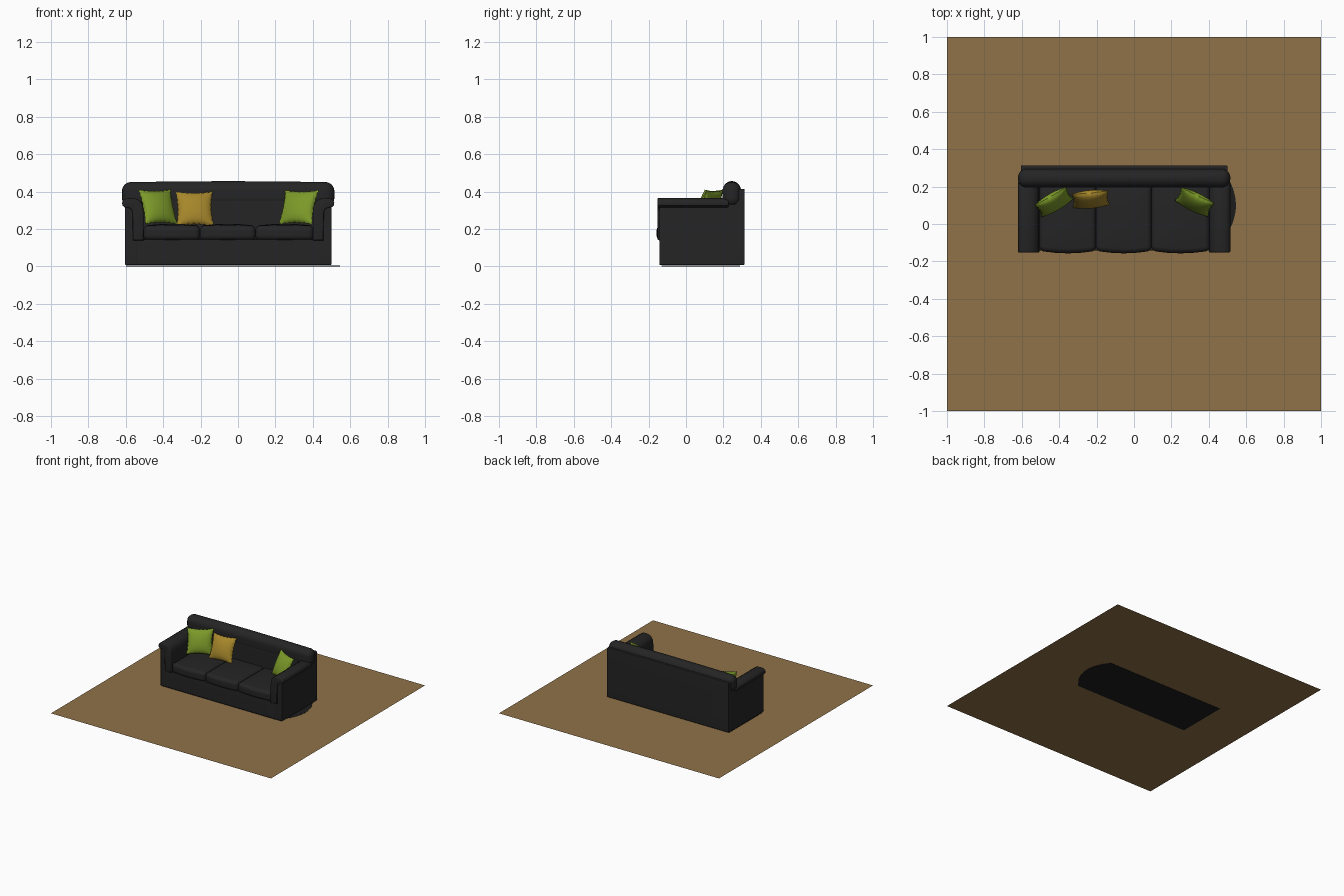
import bpy, bmesh, math
from mathutils import Matrix, Vector

if "Cube" in bpy.data.objects:
    bpy.data.objects.remove(bpy.data.objects["Cube"])


def material(name, rgb):
    m = bpy.data.materials.new(name)
    m.diffuse_color = (*rgb, 1)
    m.use_nodes = True
    m.node_tree.nodes["Principled BSDF"].inputs["Base Color"].default_value = m.diffuse_color
    return m


BLACK = material("black fabric", (0.018, 0.018, 0.018))
SHADE = material("dark underlay", (0.012, 0.012, 0.012))
GREEN = material("green cushion", (0.20, 0.32, 0.022))
GOLD = material("gold cushion", (0.38, 0.24, 0.024))
BROWN = material("brown floor", (0.28, 0.17, 0.066))
CX = -0.0525  # sofa centre line


def finish(name, bm, mat, smooth=True):
    bmesh.ops.recalc_face_normals(bm, faces=bm.faces)
    me = bpy.data.meshes.new(name)
    bm.to_mesh(me)
    bm.free()
    me.materials.append(mat)
    ob = bpy.data.objects.new(name, me)
    bpy.context.collection.objects.link(ob)
    if smooth:
        bpy.ops.object.select_all(action='DESELECT')
        ob.select_set(True)
        bpy.context.view_layer.objects.active = ob
        bpy.ops.object.shade_smooth_by_angle(angle=math.radians(40))
    return ob


def rounded_box(name, lo, hi, r, mat, front=0.0, top=0.0):
    """Box with rounded edges; front and top puff out those sides."""
    bm = bmesh.new()
    bmesh.ops.create_cube(bm, size=2)
    bmesh.ops.subdivide_edges(bm, edges=bm.edges[:], cuts=11, use_grid_fill=True)
    lo, hi = Vector(lo), Vector(hi)
    mid, half = (lo + hi) / 2, (hi - lo) / 2
    for v in bm.verts:
        t = v.co.copy()
        inner, off = Vector(), Vector()
        for i in range(3):
            s, a = math.copysign(1, t[i]), abs(t[i])
            if a > 1 / 3 + 1e-4:
                inner[i] = s * (half[i] - r)
                off[i] = s * math.tan((a - 1 / 3) * 1.5 * math.pi / 4)
            else:
                inner[i] = t[i] * 3 * (half[i] - r)
        p = inner + off.normalized() * r
        u, w, h = p.x / half.x, p.y / half.y, p.z / half.z
        p.y -= front * (1 - u * u) * max(0, -w)
        p.z += top * (1 - u * u) * (1 - w * w) * max(0, h)
        v.co = mid + p
    return finish(name, bm, mat)


def extrude_outline(name, pts, depth, mat, bevel=0.0):
    """Closed outline of 3D points pushed along a depth vector."""
    bm = bmesh.new()
    f = bm.faces.new([bm.verts.new(p) for p in pts])
    ext = bmesh.ops.extrude_face_region(bm, geom=[f])["geom"]
    moved = [g for g in ext if isinstance(g, bmesh.types.BMVert)]
    bmesh.ops.translate(bm, verts=moved, vec=depth)
    if bevel:
        rims = [e for e in bm.edges if any(len(f.verts) > 4 for f in e.link_faces)]
        bmesh.ops.bevel(bm, geom=rims, offset=bevel, segments=3, profile=0.5,
                        affect='EDGES', clamp_overlap=True)
    return finish(name, bm, mat)


def pillow(name, loc, yaw, tilt, size, thick, mat):
    bm = bmesh.new()
    n = 28
    for side in (-1, 1):
        verts = bmesh.ops.create_grid(bm, x_segments=n, y_segments=n, size=1)["verts"]
        for v in verts:
            x, z = v.co.x, v.co.y
            puff = max(0, (1 - x * x) * (1 - z * z)) ** 0.55
            # pinched sides with a gently ruffled rim
            px = x * (1 - 0.10 * (1 - z * z) * x * x + 0.02 * abs(x) ** 12 * math.sin(22 * z))
            pz = z * (1 - 0.10 * (1 - x * x) * z * z + 0.02 * abs(z) ** 12 * math.sin(22 * x))
            v.co = (px * size / 2, side * puff * thick / 2, pz * size / 2)
    bmesh.ops.remove_doubles(bm, verts=bm.verts, dist=1e-5)
    bm.transform(Matrix.Translation(loc) @ Matrix.Rotation(math.radians(yaw), 4, 'Z')
                 @ Matrix.Rotation(math.radians(-tilt), 4, 'X'))
    return finish(name, bm, mat)


# Floor sheet
bm = bmesh.new()
bmesh.ops.create_grid(bm, x_segments=1, y_segments=1, size=1)
bmesh.ops.translate(bm, verts=bm.verts, vec=(0, 0, 0.002))
finish("floor", bm, BROWN, smooth=False)

# Thin dark underlay with one bowed end
bow = []
for i in range(17):
    y = -0.13 + 0.42 * i / 16
    bow.append((0.545 - 2 * (y - 0.1) ** 2, y, 0))
extrude_outline("underlay", [(-0.6, -0.13, 0)] + bow + [(-0.6, 0.29, 0)],
                (0, 0, 0.004), SHADE)

# Frame: base, back panel and side panels
rounded_box("base", (-0.605, -0.142, 0.008), (0.5, 0.30, 0.145), 0.006, BLACK)
rounded_box("back_panel", (-0.605, 0.265, 0.008), (0.5, 0.313, 0.415), 0.006, BLACK)
for side, label in ((-1, "left"), (1, "right")):
    xs = sorted((CX + side * 0.485, CX + side * 0.5525))
    rounded_box(label + "_side_panel", (xs[0], -0.143, 0.008), (xs[1], 0.31, 0.335), 0.006, BLACK)

# Arm pads: run up the inside and roll outward over the side panels
PAD = [(0, .14), (0, .29), (.004, .325), (.016, .348), (.036, .361), (.065, .366),
       (.092, .364), (.108, .355), (.115, .341), (.112, .325), (.1, .316),
       (.08, .314), (.066, .306), (.059, .29), (.057, .14)]
for side, label in ((-1, "left"), (1, "right")):
    pts = [(CX + side * (0.4525 + u), -0.152, z) for u, z in PAD]
    extrude_outline(label + "_arm_pad", pts, (0, 0.38, 0), BLACK, bevel=0.007)

# Backrest and its rolled top
rounded_box("backrest", (-0.52, 0.197, 0.14), (0.415, 0.28, 0.40), 0.02, BLACK)
rounded_box("back_roll", (-0.62, 0.195, 0.32), (0.515, 0.295, 0.45), 0.046, BLACK, top=0.006)

# Three seat cushions
edges = (-0.505, -0.203, 0.094, 0.405)
for i in range(3):
    rounded_box(f"seat_cushion_{i + 1}", (edges[i], -0.143, 0.14), (edges[i + 1], 0.21, 0.218),
                0.025, BLACK, front=0.014, top=0.01)

# Throw pillows
pillow("left_green_pillow", (-0.428, 0.118, 0.319), 30, 22, 0.20, 0.075, GREEN)
pillow("gold_pillow", (-0.232, 0.132, 0.309), 5, 22, 0.20, 0.075, GOLD)
pillow("right_green_pillow", (0.324, 0.118, 0.317), -26, 24, 0.20, 0.075, GREEN)
